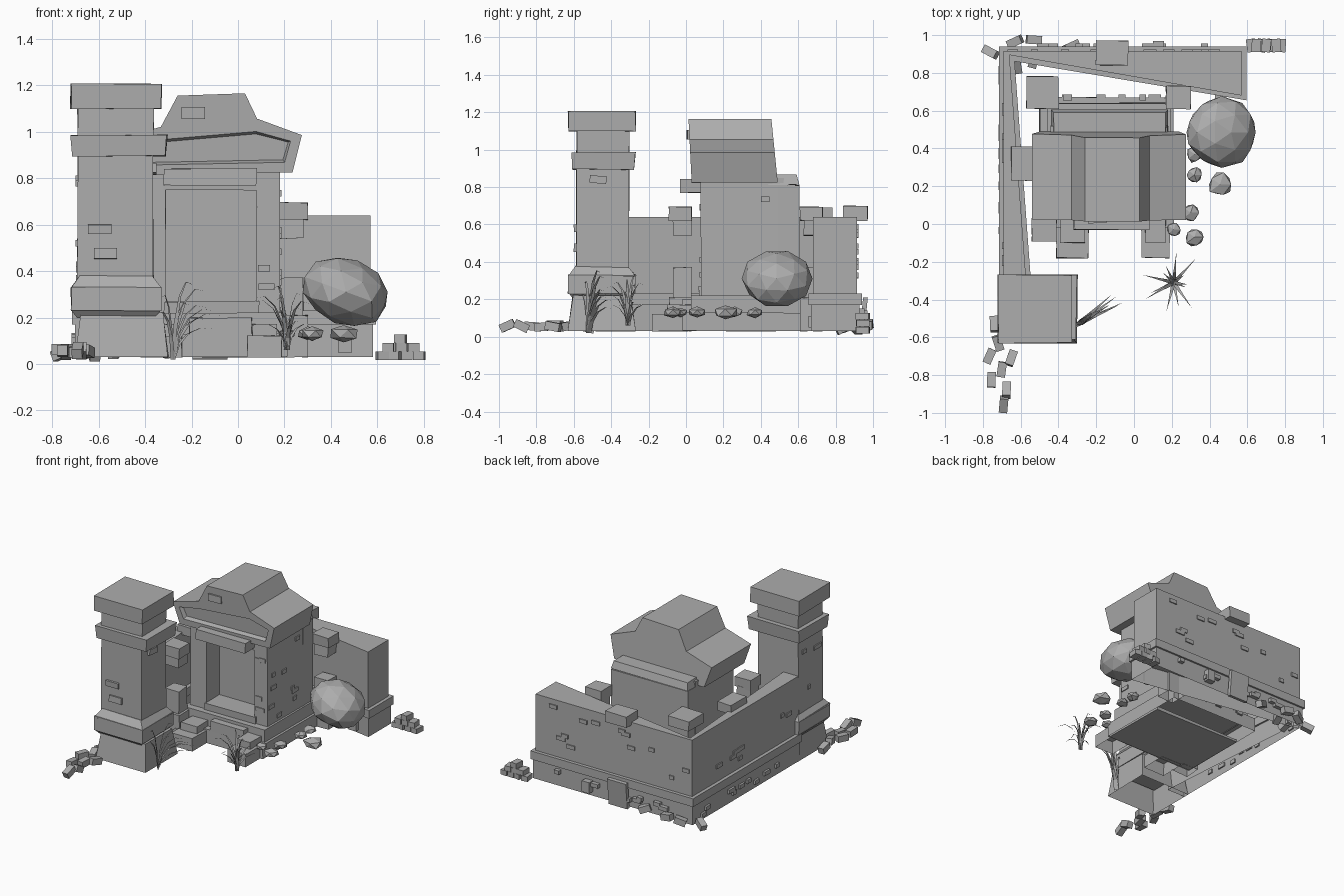
import bpy
import bmesh
import math
import random
from mathutils import Vector, Matrix

random.seed(4)

default_cube = bpy.data.objects.get("Cube")
if default_cube:
    bpy.data.objects.remove(default_cube, do_unlink=True)

# Single plain stone colour
stone = bpy.data.materials.new("plain_grey_stone")
stone.use_nodes = True
stone_colour = (.42, .42, .42, 1)
stone.diffuse_color = stone_colour
stone.node_tree.nodes["Principled BSDF"].inputs["Base Color"].default_value = stone_colour


def finish(name, mesh_data):
    """Turn a bmesh into a named, flat shaded stone object."""
    mesh = bpy.data.meshes.new(name)
    mesh_data.to_mesh(mesh)
    mesh_data.free()
    mesh.materials.append(stone)
    part = bpy.data.objects.new(name, mesh)
    bpy.context.scene.collection.objects.link(part)
    return part


def loft(name, rings, hollow=False):
    """Skin a solid through rings of equal point count; hollow leaves the underside open."""
    bm = bmesh.new()
    loops = [[bm.verts.new(point) for point in ring] for ring in rings]
    base = bm.faces.new(loops[0])
    bm.faces.new(loops[-1])
    for lower, upper in zip(loops, loops[1:]):
        for i in range(len(lower)):
            j = (i + 1) % len(lower)
            bm.faces.new((lower[i], lower[j], upper[j], upper[i]))
    bmesh.ops.recalc_face_normals(bm, faces=bm.faces[:])
    if hollow:
        bm.faces.remove(base)
    return finish(name, bm)


def rectangle(x, y, z, inset=0, wobble=0):
    left, right, front, back = x[0] + inset, x[1] - inset, y[0] + inset, y[1] - inset
    corners = ((left, front), (right, front), (right, back), (left, back))
    return [(px + random.uniform(-wobble, wobble), py + random.uniform(-wobble, wobble),
             z + random.uniform(-wobble, wobble)) for px, py in corners]


def block(name, x, y, z, top_inset=0, bottom_inset=0, wobble=.003, hollow=False):
    return loft(name, [rectangle(x, y, z[0], bottom_inset, wobble),
                       rectangle(x, y, z[1], top_inset, wobble)], hollow)


def prism(name, outline, z, hollow=False):
    return loft(name, [[(px, py, height) for px, py in outline] for height in z], hollow)


def brick(name, centre, size, turn=0, tilt=0):
    bm = bmesh.new()
    pose = (Matrix.Translation(centre) @ Matrix.Rotation(turn, 4, 'Z')
            @ Matrix.Rotation(tilt, 4, 'X') @ Matrix.Diagonal((*size, 1)))
    bmesh.ops.create_cube(bm, size=1, matrix=pose)
    return finish(name, bm)


def rock(name, centre, radii, detail, roughness):
    bm = bmesh.new()
    bmesh.ops.create_icosphere(bm, subdivisions=detail, radius=1)
    for vert in bm.verts:
        vert.co *= random.uniform(1 - roughness, 1 + roughness / 2)
        vert.co = Vector(a * b for a, b in zip(vert.co, radii))
    part = finish(name, bm)
    part.location = centre
    return part


# Gate pillar, bottom to top
pillar_x, pillar_y = (-.72, -.33), (-.63, -.27)
shaft_x, shaft_y = (-.69, -.365), (-.585, -.305)
block("pillar_foot", (-.7, -.3), pillar_y, (.03, .22), top_inset=.025, hollow=True)
block("pillar_base_band", pillar_x, pillar_y, (.23, .33))
block("pillar_base_underside", pillar_x, pillar_y, (.2, .235), bottom_inset=.03)
block("pillar_base_slope", pillar_x, pillar_y, (.325, .38), top_inset=.04)
block("pillar_shaft", shaft_x, shaft_y, (.33, .9))
block("pillar_ring", (-.72, -.305), (-.615, -.27), (.895, .985), bottom_inset=.008)
block("pillar_neck", shaft_x, shaft_y, (.97, 1.11))
block("pillar_cap", pillar_x, pillar_y, (1.1, 1.205))
brick("pillar_front_brick", (-.595, -.585, .58), (.1, .03, .04), tilt=.05)
brick("pillar_front_brick", (-.57, -.585, .475), (.1, .03, .045), tilt=-.05)
brick("pillar_right_brick", (-.365, -.47, .84), (.03, .09, .04), tilt=-.1)


# Wedge shaped boundary walls with a footing and a ledge
def left_outline(grow):
    return [(-.69 - grow, -.31), (-.57 + grow, -.31),
            (-.66 + grow, .9), (-.69 - grow, .915 + grow)]


def rear_outline(grow):
    return [(-.69 - grow, .915 + grow), (-.69 - grow, .9 - grow),
            (.57 + grow, .68 - grow), (.57 + grow, .915 + grow)]


for side, outline in (("left", left_outline), ("rear", rear_outline)):
    prism(side + "_wall", outline(0), (.22, .64))
    prism(side + "_wall_ledge", outline(.025), (.17, .23))
    prism(side + "_wall_footing", outline(.012), (.03, .18), hollow=True)

# Coping stones on the walls
block("coping_rear", (-.2, -.03), (.84, .97), (.62, .7))
block("coping_left", (-.65, -.54), (.23, .41), (.62, .69))
block("coping_corner", (-.57, -.4), (.61, .78), (.62, .69))

# Broken pilasters beside the shrine
for name, x, y in (("left", (-.54, -.41), (-.09, .03)), ("right", (.17, .3), (.61, .73))):
    inner_x, inner_y = (x[0], x[1] - .02), (y[0] + .02, y[1])
    block(name + "_pilaster_cap", x, y, (.62, .695))
    block(name + "_pilaster_neck", inner_x, inner_y, (.54, .63))
    block(name + "_pilaster_stump", inner_x, inner_y, (.2, .37))
    block(name + "_pilaster_foot", x, y, (.03, .21), hollow=True)

# Platform and stair cheeks
block("platform_lower", (-.5, .21), (-.02, .67), (.03, .13), hollow=True)
block("platform_floor", (-.5, .2), (-.015, .48), (.03, .05))
block("platform_upper", (-.46, .195), (.03, .64), (.12, .22), hollow=True)
block("door_step", (-.21, .06), (-.02, .08), (.12, .2))
for name, x in (("left", (-.41, -.24)), ("right", (.04, .19))):
    block(name + "_stair_cheek", x, (-.18, .01), (.03, .12), hollow=True)
    block(name + "_stair_cheek_top", (x[0] + .02, x[1] - .02), (-.1, .06), (.11, .17))

# Shrine body around a doorway
block("left_jamb", (-.44, -.31), (.08, .52), (.2, .85))
block("right_jamb", (.08, .18), (.08, .52), (.2, .85))
block("niche_back", (-.32, .09), (.23, .52), (.2, .85))
block("niche_floor", (-.32, .09), (.07, .25), (.2, .27))
block("door_head", (-.32, .09), (.08, .25), (.75, .85))
block("lintel", (-.32, .08), (-.03, .1), (.77, .84))
block("rear_body", (-.44, .18), (.49, .605), (.2, .81), hollow=True)
block("rear_body_top", (-.44, .18), (.44, .605), (.81, .865), top_inset=.015)


# Roof: pediment with recessed panel, and crown above it, both leaning forward
def roof_slab(name, profile):
    return loft(name, [[(px, .03 - (pz - .83) * .05, pz) for px, pz in profile],
                       [(px, .49 - (pz - .83) * .1, pz) for px, pz in profile]])


pediment = roof_slab("pediment", [(-.49, .81), (-.54, .96), (-.335, 1.02),
                                  (.085, 1.055), (.275, .985), (.235, .825)])
bm = bmesh.new()
bm.from_mesh(pediment.data)
bm.faces.ensure_lookup_table()
panel = min(bm.faces, key=lambda face: face.calc_center_median().y)
bmesh.ops.inset_region(bm, faces=[panel], thickness=.055, depth=0)
bmesh.ops.inset_region(bm, faces=[panel], thickness=.012, depth=-.03)
bm.to_mesh(pediment.data)
bm.free()
roof_slab("roof_crown", [(-.335, 1.015), (-.26, 1.155), (.03, 1.165), (.085, 1.05)])
brick("crown_brick", (-.195, .05, 1.08), (.1, .09, .05), turn=.05)

# Raised bricks: plane axis, plane position, span along it, height range, count, thickness
brick_fields = (
    ("pillar_left", 'x', -.69, (-.54, -.36), (.45, .85), 4, .018),
    ("shrine_right", 'x', .178, (.12, .55), (.25, .78), 9, .018),
    ("shrine_front", 'y', .082, (.1, .16), (.3, .75), 4, .018),
    ("rear_wall", 'y', .914, (-.65, .5), (.28, .6), 12, .018),
    ("left_wall", 'x', -.689, (-.2, .85), (.28, .6), 7, .018),
    ("rear_footing", 'y', .93, (-.65, .4), (.06, .14), 10, .05),
    ("left_footing", 'x', -.705, (-.2, .85), (.06, .14), 9, .025),
    ("shrine_back", 'y', .67, (-.38, .17), (.1, .14), 7, .03),
)
for field, axis, plane, span, heights, count, thick in brick_fields:
    for i in range(count):
        along, up = random.uniform(*span), random.uniform(*heights)
        length = random.uniform(.03, .075)
        centre = (along, plane, up) if axis == 'y' else (plane, along, up)
        size = (length, thick, .028) if axis == 'y' else (thick, length, .028)
        brick(field + "_brick", centre, size)

# Larger blocks leaning on the footings
brick("rear_leaning_slab", (-.12, .95, .115), (.15, .025, .19), tilt=-.1)
brick("rear_footing_block", (.13, .945, .1), (.06, .05, .08))
brick("front_footing_block", (.46, .67, .08), (.06, .03, .06))

# Boulder and scattered rocks
boulder = rock("boulder", (.465, .485, .31), (.195, .19, .145), 2, .05)
boulder.rotation_euler = (0, .35, 0)
for x, y, radius in ((.32, .26, .05), (.455, .21, .07), (.3, .06, .05),
                     (.32, -.07, .055), (.21, -.03, .04), (.32, .37, .05)):
    rock("loose_rock", (x, y, .13), (radius, radius, radius * .6), 1, .2)

# Fallen bricks
fallen = ((-.765, -.7), (-.65, -.71), (-.7, -.77), (-.755, -.825), (-.675, -.88), (-.69, -.955),
          (-.74, -.53), (-.72, -.63), (-.63, .965), (-.53, .975), (-.76, .91), (-.53, .87),
          (-.62, .84), (-.33, .94))
for x, y in fallen:
    brick("fallen_brick", (x, y, random.uniform(.045, .065)), (.045, .08, .045),
          turn=random.uniform(-.5, .5) + (math.pi / 2 if y > .9 else 0),
          tilt=random.uniform(-.6, .6))

# Small brick pile behind the right end
for level, columns in enumerate((4, 3, 1)):
    for i in range(columns):
        x = .7 + (i - (columns - 1) / 2) * .053
        brick("pile_brick", (x, .945, .035 + level * .037), (.048, .07, .036),
              turn=random.uniform(-.2, .2))


# Grass clumps made of arching pointed blades
def blade(name, root, angle, reach, height, width):
    bm = bmesh.new()
    outward = Vector((math.cos(angle), math.sin(angle), 0))
    sideways = Vector((-outward.y, outward.x, 0)) * width
    rows = []
    for step in range(5):
        t = step / 4
        rise = height * math.sin(t * math.pi * .6)
        middle = Vector(root) + outward * reach * t ** 1.5 + Vector((0, 0, rise))
        half = sideways * (1.02 - t)
        rows.append([bm.verts.new(middle + half), bm.verts.new(middle - half)])
    for (a, b), (c, d) in zip(rows, rows[1:]):
        bm.faces.new((a, b, d, c))
    finish(name, bm)


for i in range(13):
    blade("grass_blade", (.21, -.31, .06), i * math.tau / 13 + random.uniform(-.2, .2),
          random.uniform(.06, .17), random.uniform(.1, .3), .013)
for i in range(11):
    lean = math.pi if i % 3 == 2 else 0
    blade("reed_blade", (-.28, -.52, .02), lean + random.uniform(.3, .8),
          random.uniform(.05, .1) if lean else random.uniform(.05, .27),
          random.uniform(.12, .34), .016)
